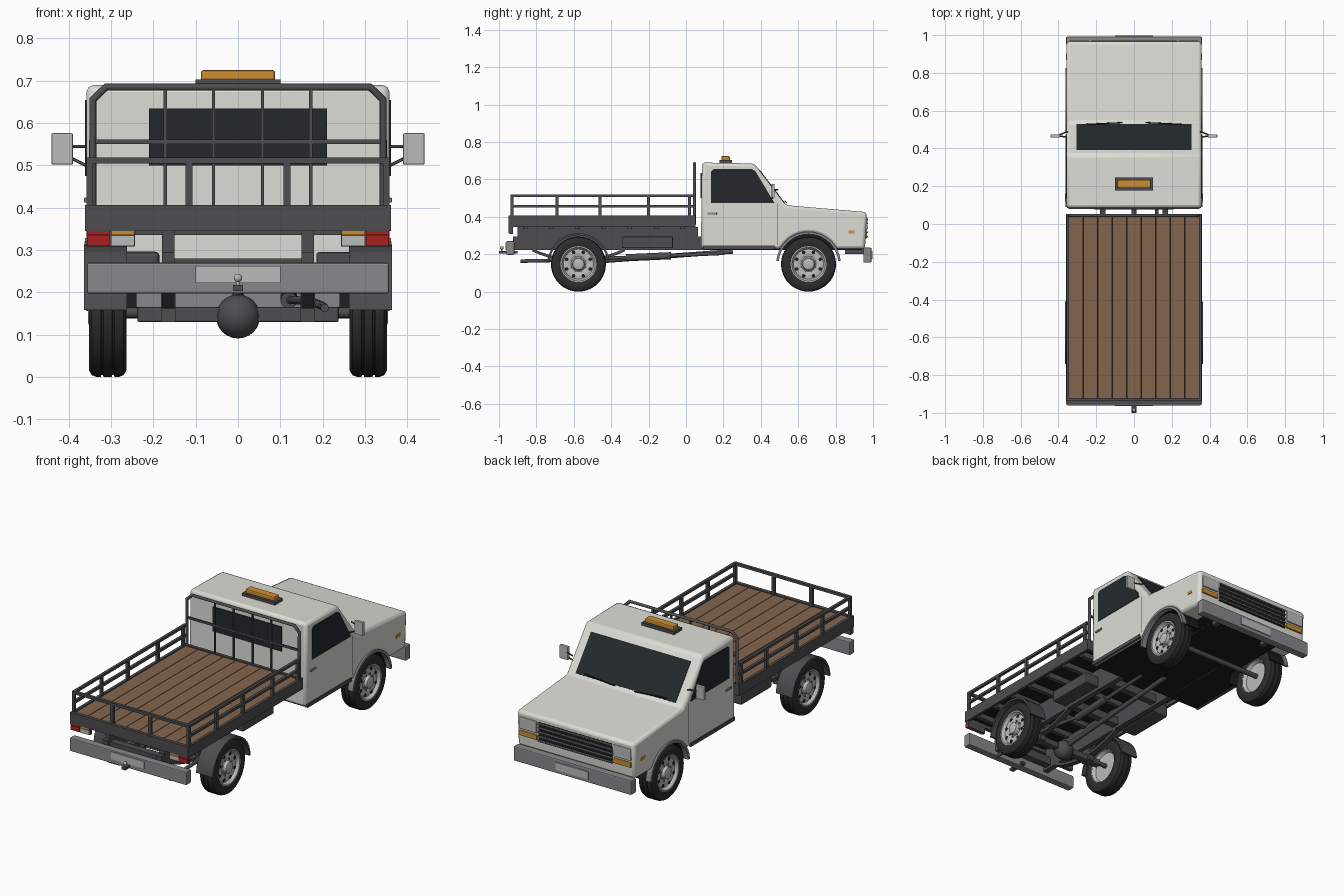
import bpy, bmesh, math
from mathutils import Vector

if "Cube" in bpy.data.objects:
    bpy.data.objects.remove(bpy.data.objects["Cube"])

def mat(name, r, g, b):
    m = bpy.data.materials.new(name)
    m.diffuse_color = (r, g, b, 1)
    m.use_nodes = True
    m.node_tree.nodes["Principled BSDF"].inputs["Base Color"].default_value = m.diffuse_color
    return m

WHITE = mat("cream_paint", .72, .72, .67)
BLACK = mat("black", .012, .012, .012)
GLASS = mat("glass", .017, .022, .026)
DARK = mat("dark_steel", .075, .075, .08)
RUBBER = mat("rubber", .025, .025, .025)
STEEL = mat("steel", .25, .25, .26)
SILVER = mat("silver", .5, .5, .5)
WOOD = mat("wood", .23, .13, .075)
AMBER = mat("amber", .6, .27, .03)
RED = mat("red", .4, .015, .015)

def finish(name, bm, m, bevel=0, smooth=False, segs=2):
    bmesh.ops.recalc_face_normals(bm, faces=bm.faces[:])
    me = bpy.data.meshes.new(name)
    bm.to_mesh(me)
    bm.free()
    ob = bpy.data.objects.new(name, me)
    bpy.context.collection.objects.link(ob)
    me.materials.append(m)
    if bevel:
        b = ob.modifiers.new("bevel", 'BEVEL')
        b.width, b.segments, b.limit_method, b.angle_limit = bevel, segs, 'ANGLE', math.radians(35)
    if smooth:
        bpy.context.view_layer.objects.active = ob
        bpy.ops.object.select_all(action='DESELECT')
        ob.select_set(True)
        bpy.ops.object.shade_smooth_by_angle(angle=math.radians(35))
    return ob

def prism(name, pts, x0, x1, m, bevel=0, smooth=False):
    """Extrude a (y, z) outline along x."""
    bm = bmesh.new()
    a = [bm.verts.new((x0, y, z)) for y, z in pts]
    b = [bm.verts.new((x1, y, z)) for y, z in pts]
    n = len(pts)
    bm.faces.new(a)
    bm.faces.new(b[::-1])
    for i in range(n):
        bm.faces.new((a[i], a[(i + 1) % n], b[(i + 1) % n], b[i]))
    return finish(name, bm, m, bevel, smooth)

def box(name, x0, x1, y0, y1, z0, z1, m, bevel=0):
    return prism(name, [(y0, z0), (y1, z0), (y1, z1), (y0, z1)], x0, x1, m, bevel)

def pair(name, x0, x1, *rest):
    box(name + "_right", x0, x1, *rest)
    box(name + "_left", -x1, -x0, *rest)

def arc(yc, zc, r, a0, a1, n=18):
    return [(yc + r * math.cos(math.radians(a0 + (a1 - a0) * i / n)),
             zc + r * math.sin(math.radians(a0 + (a1 - a0) * i / n))) for i in range(n + 1)]

def band(name, yc, zc, r0, r1, a0, a1, x0, x1, m):
    prism(name, arc(yc, zc, r1, a0, a1) + arc(yc, zc, r0, a1, a0), x0, x1, m, 0, True)

def lathe(name, prof, c, m, n=36, s=1):
    """Spin (radius, x) points about the x axis through c."""
    bm = bmesh.new()
    vs = [bm.verts.new((c[0] + s * x, c[1] + r, c[2])) for r, x in prof]
    es = [bm.edges.new(p) for p in zip(vs, vs[1:])]
    bmesh.ops.spin(bm, geom=vs + es, cent=c, axis=(1, 0, 0), angle=math.tau, steps=n)
    bmesh.ops.remove_doubles(bm, verts=bm.verts[:], dist=1e-5)
    return finish(name, bm, m, 0, True)

def tube(name, pts, r, m, res=1):
    cu = bpy.data.curves.new(name, 'CURVE')
    cu.dimensions, cu.bevel_depth, cu.bevel_resolution, cu.use_fill_caps = '3D', r, res, True
    sp = cu.splines.new('POLY')
    sp.points.add(len(pts) - 1)
    for p, q in zip(sp.points, pts):
        p.co = (*q, 1)
    cu.materials.append(m)
    ob = bpy.data.objects.new(name, cu)
    bpy.context.collection.objects.link(ob)

def ball(name, c, r, m):
    bm = bmesh.new()
    bmesh.ops.create_uvsphere(bm, u_segments=20, v_segments=12, radius=r)
    bmesh.ops.translate(bm, vec=c, verts=bm.verts[:])
    finish(name, bm, m, 0, True)

FY, RY, WZ = .655, -.575, .147

# Cab with hood and wheel arches
a = math.degrees(math.asin((.228 - WZ) / .168))
prism("cab_body", [(.08, .228), (.085, .69), (.365, .685), (.535, .462), (.967, .425), (.957, .228)]
      + arc(FY, WZ, .168, a, 180 - a), -.358, .358, WHITE, .016, True)
box("cab_floor", -.34, .34, .1, .49, .222, .23, BLACK)
box("engine_bay", -.245, .245, .48, .94, .222, .33, BLACK)

# Windows
def on_shield(t, off):
    y, z = .365 + .17 * t, .685 - .223 * t
    return (y + .795 * off, z + .606 * off)
prism("windshield", [on_shield(.15, -.01), on_shield(.15, .003), on_shield(.95, .003), on_shield(.95, -.01)],
      -.305, .305, GLASS)
box("rear_window", -.21, .21, .078, .1, .5, .635, GLASS)
for s, n in ((1, "right"), (-1, "left")):
    prism("side_window_" + n, [(.135, .475), (.135, .642), (.147, .655), (.35, .655), (.37, .645), (.472, .475)],
          s * .34, s * .361, GLASS)
    # Mirrors
    box("mirror_" + n, *sorted((s * .39, s * .441)), .458, .474, .502, .576, SILVER, .003)
    tube("mirror_arm_" + n, [(s * .35, .49, .545), (s * .405, .468, .545)], .004, DARK)
    tube("mirror_brace_" + n, [(s * .35, .46, .495), (s * .4, .466, .52)], .004, DARK)
    tube("wiper_" + n, [(s * .06, .537, .475), (s * .25, .528, .485)], .003, BLACK)
    # Wheels
    for y, e in ((FY, "front"), (RY, "rear")):
        c = (s * .308, y, WZ)
        lathe(f"{e}_tyre_{n}", [(.09, -.038), (.1, -.044), (.132, -.044), (.143, -.037), (.147, -.026), (.147, -.016),
              (.142, -.015), (.142, -.011), (.147, -.01), (.147, .01), (.142, .011), (.142, .015), (.147, .016),
              (.147, .026), (.143, .037), (.132, .044), (.1, .044), (.09, .038), (.09, -.038)], c, RUBBER, 40, s)
        lathe(f"{e}_rim_{n}", [(0, -.02), (.08, -.02), (.092, -.04), (.096, -.04), (.096, .042), (.09, .042), (.08, .026),
              (.06, .03), (.04, .022), (.034, .026), (.03, .042), (.02, .046), (0, .046)], c, SILVER, 32, s)
        for i in range(8):
            t = math.tau * (i + .5) / 8
            lathe(f"{e}_rim_hole_{n}", [(0, .03), (.01, .03), (.01, .02)],
                  (c[0], y + .068 * math.cos(t), WZ + .068 * math.sin(t)), BLACK, 8, s)
            lathe(f"{e}_wheel_nut_{n}", [(0, .031), (.004, .031), (.004, .02)],
                  (c[0], y + .044 * math.cos(t), WZ + .044 * math.sin(t)), STEEL, 6, s)
    # Fenders
    band("front_arch_lip_" + n, FY, WZ, .16, .173, 6, 174, s * .335, s * .363, STEEL)
    band("front_arch_liner_" + n, FY, WZ, .162, .169, 6, 174, s * .24, s * .34, BLACK)
    band("rear_fender_" + n, RY, WZ, .155, .166, 4, 176, s * .262, s * .364, DARK)
    # Leaf springs
    prism("leaf_spring_" + n, arc(RY, .75, .59, 245, 295, 10) + arc(RY, .75, .575, 295, 245, 10),
          s * .15, s * .18, DARK)
    box("spring_clamp_" + n, *sorted((s * .148, s * .182)), RY - .03, RY + .03, .13, .2, DARK)

# Door trim and side markers
pair("door_handle", .35, .364, .115, .165, .412, .424, STEEL, .003)
pair("sill_strip", .35, .363, .09, .475, .226, .246, DARK)
pair("side_marker", .35, .361, .868, .902, .312, .328, AMBER)
pair("door_gap_front", .35, .3585, .488, .491, .25, .47, DARK)

# Roof beacon
box("beacon_base", -.1, .1, .178, .246, .686, .703, DARK)
box("beacon_lamp", -.088, .088, .19, .234, .7, .725, AMBER, .006)

# Nose: grille, lamps, bumper
box("grille", -.225, .225, .94, .966, .285, .395, BLACK)
for i in range(5):
    z = .29 + i * .0235
    box("grille_slat", -.225, .225, .95, .972, z, z + .007, STEEL)
pair("headlight", .235, .34, .94, .971, .33, .395, SILVER, .004)
pair("turn_signal", .235, .34, .94, .969, .292, .32, AMBER, .003)
box("front_bumper", -.36, .36, .948, .992, .155, .235, STEEL, .006)
box("front_plate", -.1, .1, .98, .997, .175, .217, SILVER)
pair("bumper_bracket", .15, .18, .85, .96, .2, .232, DARK)

# Cargo bed
pair("bed_side", .345, .361, -.945, .05, .345, .406, DARK)
box("bed_rear", -.361, .361, -.95, -.93, .345, .406, DARK)
box("bed_front", -.361, .361, .035, .052, .345, .406, DARK)
box("bed_underside", -.35, .35, -.935, .04, .365, .386, BLACK)
for i in range(9):
    x = -.346 + i * .0769
    box("floor_plank", x + .0015, x + .0754, -.93, .036, .384, .4, WOOD)
for i in range(7):
    y = -.86 + i * .14
    box("bed_cross_beam", -.345, .345, y - .012, y + .012, .335, .368, DARK)

# Bed rails
for y in (-.93, -.69, -.46, -.2, .02):
    pair("rail_post", .343, .358, y - .008, y + .008, .4, .51, DARK)
for z in (.45, .505):
    pair("side_rail", .343, .358, -.938, .04, z, z + .014, DARK)
box("rear_rail", -.358, .358, -.938, -.922, .505, .519, DARK)
pair("rear_rail_post", .107, .124, -.938, -.922, .4, .51, DARK)

# Headboard
tube("headboard_frame", [(-.343, .045, .36), (-.343, .045, .655), (-.312, .045, .685), (.312, .045, .685),
                         (.343, .045, .655), (.343, .045, .36)], .009, DARK)
box("headboard_bar", -.34, .34, .04, .05, .55, .561, DARK)
for x in (-.172, -.058, .058, .172):
    box("headboard_upright", x - .004, x + .004, .04, .05, .4, .685, DARK)

# Tail lamps
pair("tail_lamp_housing", .243, .358, -.94, -.925, .308, .362, DARK)
pair("tail_lamp_red", .302, .357, -.949, -.938, .31, .334, RED)
pair("tail_lamp_upper_red", .302, .357, -.949, -.938, .336, .36, RED)
pair("tail_lamp_amber", .245, .3, -.949, -.938, .336, .36, AMBER)
pair("tail_lamp_clear", .245, .3, -.949, -.938, .31, .334, SILVER)

# Rear bumper and hitch
box("rear_bumper", -.357, .357, -.96, -.918, .197, .27, STEEL, .005)
box("rear_plate", -.1, .1, -.964, -.95, .222, .262, SILVER)
box("hitch_tongue", -.012, .012, -1, -.9, .203, .217, DARK)
ball("hitch_ball", (0, -.985, .234), .01, SILVER)
tube("hitch_pin", [(0, -.985, .21), (0, -.985, .23)], .005, SILVER)

# Chassis
pair("chassis_rail", .15, .18, -.925, .9, .222, .295, DARK)
pair("bed_mount", .15, .18, -.9, .065, .29, .345, DARK)
for y in (-.88, -.33, -.02):
    box("chassis_cross_member", -.16, .16, y - .02, y + .02, .235, .28, DARK)
box("fuel_tank", -.29, -.185, -.34, -.07, .225, .297, DARK, .012)
box("battery_box", .185, .27, -.34, -.07, .232, .295, DARK, .006)

# Axles, drive shaft and exhaust
box("rear_axle_beam", -.238, .238, RY - .018, RY + .018, .13, .165, DARK, .004)
tube("rear_axle", [(-.3, RY, .152), (.3, RY, .152)], .013, DARK, 3)
ball("differential", (0, RY, .143), .052, DARK)
tube("front_axle", [(-.3, FY, .152), (.3, FY, .152)], .014, DARK, 3)
tube("drive_shaft", [(0, RY, .155), (0, .25, .215)], .013, DARK, 3)
tube("exhaust_pipe", [(.12, .2, .205), (.12, -.3, .182), (.17, -.5, .18), (.2, -.66, .168), (.205, -.885, .163)],
     .01, DARK, 3)
tube("muffler", [(.12, -.32, .181), (.12, -.08, .192)], .02, DARK, 3)
